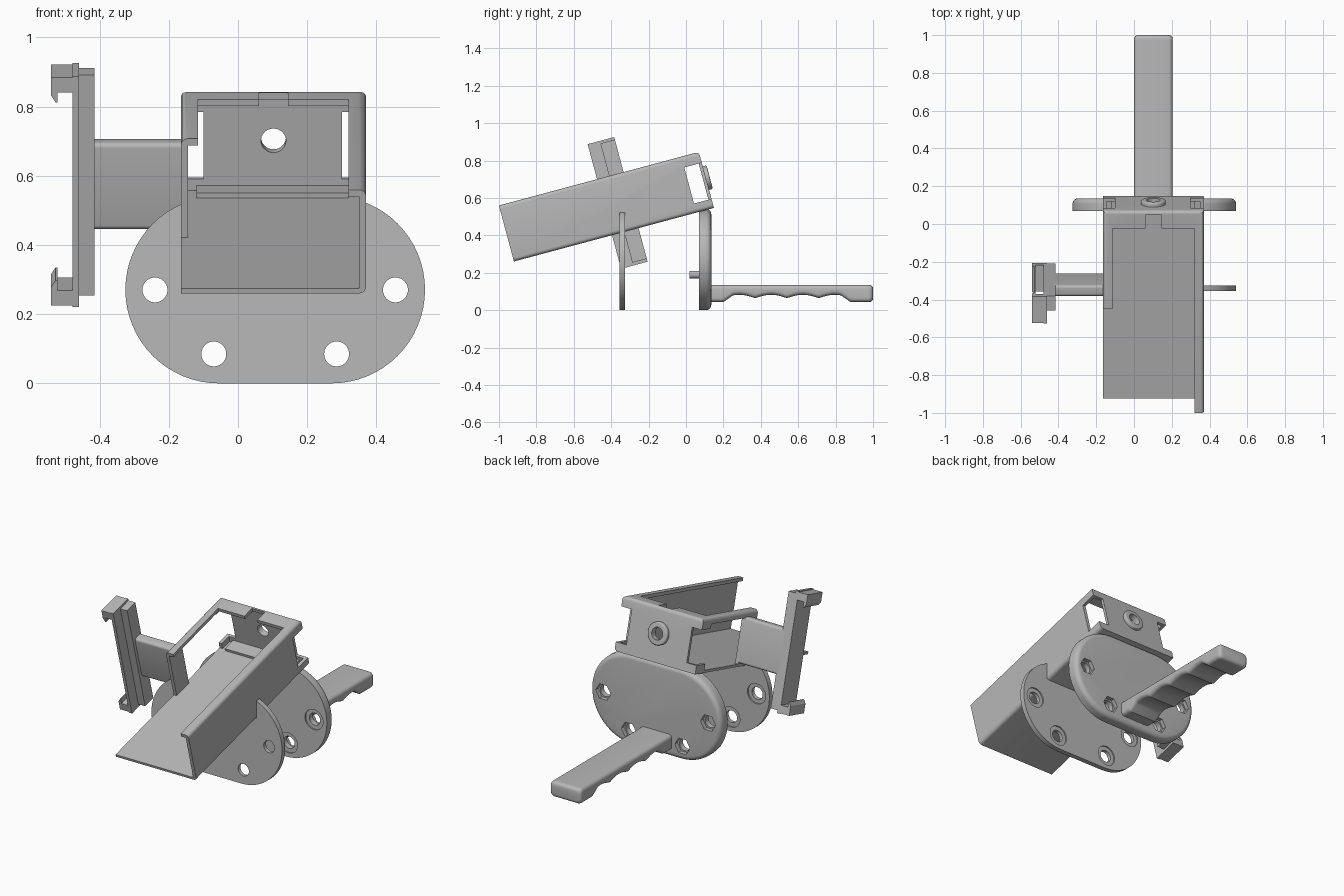
import bpy, bmesh, math
from mathutils import Matrix, Vector

if "Cube" in bpy.data.objects:
    bpy.data.objects.remove(bpy.data.objects["Cube"], do_unlink=True)

GREY = bpy.data.materials.new("plain_grey")
GREY.use_nodes = True
COLOUR = (0.48, 0.48, 0.48, 1)
GREY.diffuse_color = COLOUR
GREY.node_tree.nodes["Principled BSDF"].inputs["Base Color"].default_value = COLOUR

# Tray space: x across, y along the tray, z up from its floor
TILT = Matrix.Translation((0, -0.92, 0.26)) @ Matrix.Rotation(math.radians(15), 4, 'X')
FLAT = Matrix.Identity(4)


def finish(name, bm, matrix=FLAT):
    bmesh.ops.recalc_face_normals(bm, faces=bm.faces)
    bm.transform(matrix)
    mesh = bpy.data.meshes.new(name)
    bm.to_mesh(mesh)
    bm.free()
    mesh.materials.append(GREY)
    obj = bpy.data.objects.new(name, mesh)
    bpy.context.collection.objects.link(obj)
    return obj


def block(name, x, y, z, matrix=TILT, radius=0, rule=None):
    """Box from three ranges; edges that pass the rule are rounded."""
    bm = bmesh.new()
    bmesh.ops.create_cube(bm, size=1)
    for v in bm.verts:
        v.co = Vector([r[0] if c < 0 else r[1] for c, r in zip(v.co, (x, y, z))])
    if radius:
        edges = [e for e in bm.edges if rule((e.verts[0].co + e.verts[1].co) / 2)]
        bmesh.ops.bevel(bm, geom=edges, offset=radius, segments=5, profile=0.5, affect='EDGES')
    return finish(name, bm, matrix)


def prism(name, points, start, end, matrix=FLAT, radius=0):
    """Outline in x and z, extruded along y; the far rim can be rounded."""
    bm = bmesh.new()
    face = bm.faces.new([bm.verts.new((x, start, z)) for x, z in points])
    moved = bmesh.ops.extrude_face_region(bm, geom=[face])["geom"]
    for v in moved:
        if isinstance(v, bmesh.types.BMVert):
            v.co.y = end
    if radius:
        rim = [e for e in bm.edges if all(abs(v.co.y - end) < 1e-5 for v in e.verts)]
        bmesh.ops.bevel(bm, geom=rim, offset=radius, segments=5, profile=0.5, affect='EDGES')
    return finish(name, bm, matrix)


def circle(x, z, r, sides=40):
    return [(x + r * math.cos(math.tau * i / sides), z + r * math.sin(math.tau * i / sides))
            for i in range(sides)]


def carve(obj, cutters):
    for cutter in cutters:
        mod = obj.modifiers.new("cut", 'BOOLEAN')
        mod.operation = 'DIFFERENCE'
        mod.solver = 'EXACT'
        mod.object = cutter
    graph = bpy.context.evaluated_depsgraph_get()
    mesh = bpy.data.meshes.new_from_object(obj.evaluated_get(graph))
    obj.modifiers.clear()
    obj.data = mesh
    for cutter in cutters:
        bpy.data.objects.remove(cutter, do_unlink=True)


# Tray: one rounded shell, hollowed and opened
L, R, LEN, H = -0.165, 0.37, 1.107, 0.31
tray = block("tray", (L, R), (0, LEN), (0, H), radius=0.02,
             rule=lambda m: (m.x > R - 0.01 and 0.1 < m.y < 1 and abs(m.z - H / 2) > 0.1)
             or (m.z > H - 0.01 and (m.x < L + 0.01 or m.y > LEN - 0.01)))
openings = [
    ((-0.145, 0.35), (-1, 1.09), (0.015, 0.29)),     # inside
    ((-0.115, 0.32), (-1, 1.01), (0.2, 1)),          # open top
    ((-1, 0.32), (-1, 0.57), (0.015, 1)),            # open front left
    ((-1, -0.13), (0.69, 1.02), (0.015, 0.275)),     # side window
    ((-1, -0.1), (1.01, 2), (0.05, 0.25)),           # back corner windows
    ((0.3, 1), (1.01, 2), (0.05, 0.25)),
    ((0.06, 0.145), (0.9, 1.085), (0.2, 1)),         # lip notch
]
carve(tray, [block("opening", *o) for o in openings])
sill = block("back_sill", (-0.12, 0.32), (1.01, 1.1), (0.005, 0.03))

# Back wall socket and its hole
socket = prism("back_socket", circle(0.1025, 0.165, 0.065), 1.095, 1.128, TILT, 0.008)
for part in (tray, socket):
    carve(part, [prism("hole", circle(0.1025, 0.165, 0.036), 1, 1.3, TILT)])

# Side arm and clip rail
arm = block("side_arm", (-0.43, -0.15), (0.63, 0.69), (0.02, 0.28), radius=0.015,
            rule=lambda m: -0.4 < m.x < -0.2)
rail_back = block("rail_back", (-0.462, -0.415), (0.61, 0.69), (-0.17, 0.49))
rail_front = block("rail_front", (-0.478, -0.46), (0.543, 0.69), (-0.186, 0.504))
HOOK = [(-0.47, 0.5), (-0.54, 0.5), (-0.54, 0.445), (-0.527, 0.425),
        (-0.522, 0.425), (-0.522, 0.455), (-0.47, 0.455)]
for name, sign in (("upper_hook", 1), ("lower_hook", -1)):
    prism(name, [(x, 0.159 + sign * (z - 0.159)) for x, z in HOOK], 0.545, 0.69, TILT)

# Two mounting plates with bolt holes
HOLES = [(-0.24, 0.27), (0.455, 0.27), (-0.07, 0.085), (0.285, 0.085)]
outline = []
for cx, turn in ((0.27, -0.5), (-0.055, 0.5)):
    for i in range(33):
        a = math.pi * (turn + i / 32)
        outline.append((cx + 0.2705 * math.cos(a), 0.2705 + 0.2705 * math.sin(a)))


def plate(name, start, end, ring, radius=0, nuts=False):
    obj = prism(name, outline, start, end, radius=radius)
    cutters = [block("tray_gap", (L, R), (-1, 3), (0.004, 1))]
    for x, z in HOLES:
        cutters.append(prism("bolt", circle(x, z, 0.036), start - 0.1, end + 0.1))
        cutters.append(prism("ring", circle(x, z, 0.06), *ring))
        if nuts:
            cutters.append(prism("nut", circle(x, z, 0.05, 6), end - 0.025, end + 0.1))
    carve(obj, cutters)
    return obj


front_plate = plate("front_plate", -0.355, -0.325, (-0.333, -0.2))
back_plate = plate("back_plate", 0.07, 0.135, (0, 0.078), 0.028, True)
pin = prism("centre_pin", circle(0.1025, 0.19, 0.02), 0.02, 0.08)


# Handle with finger grooves underneath
def underside(y):
    if not 0.2 < y < 0.88:
        return 0.043
    ramp = 0.043 + 0.7 * min(y - 0.2, 0.88 - y)
    return min(ramp, 0.064 + 0.018 * abs(math.sin(4 * math.pi * (y - 0.2) / 0.68)))


bm = bmesh.new()
stations = [(0.12 + 0.86 * i / 86, 0) for i in range(87)]
stations += [(0.98 + 0.02 * math.sin(a), 0.02 * (1 - math.cos(a))) for a in (0.4, 0.8, 1.2, 1.57)]
loops = []
for y, inset in stations:
    low, high, side = underside(y) + inset, 0.135 - inset, 0.1025 - inset
    r = 0.022
    ring = []
    for k, (sx, cz) in enumerate(((1, high - r), (-1, high - r), (-1, low + r), (1, low + r))):
        for j in range(6):
            a = math.pi / 2 * (k + j / 5)
            ring.append(bm.verts.new((0.1025 + sx * (side - r) + r * math.cos(a), y,
                                      cz + r * math.sin(a))))
    loops.append(ring)
for a, b in zip(loops, loops[1:]):
    for i in range(len(a)):
        j = (i + 1) % len(a)
        bm.faces.new((a[i], a[j], b[j], b[i]))
bm.faces.new(loops[0])
bm.faces.new(loops[-1])
handle = finish("handle", bm)

# Smooth curved surfaces, sharp edges kept
bpy.ops.object.select_all(action='DESELECT')
for obj in (tray, socket, arm, front_plate, back_plate, pin, handle):
    obj.select_set(True)
bpy.context.view_layer.objects.active = tray
bpy.ops.object.shade_smooth_by_angle(angle=math.radians(30))
